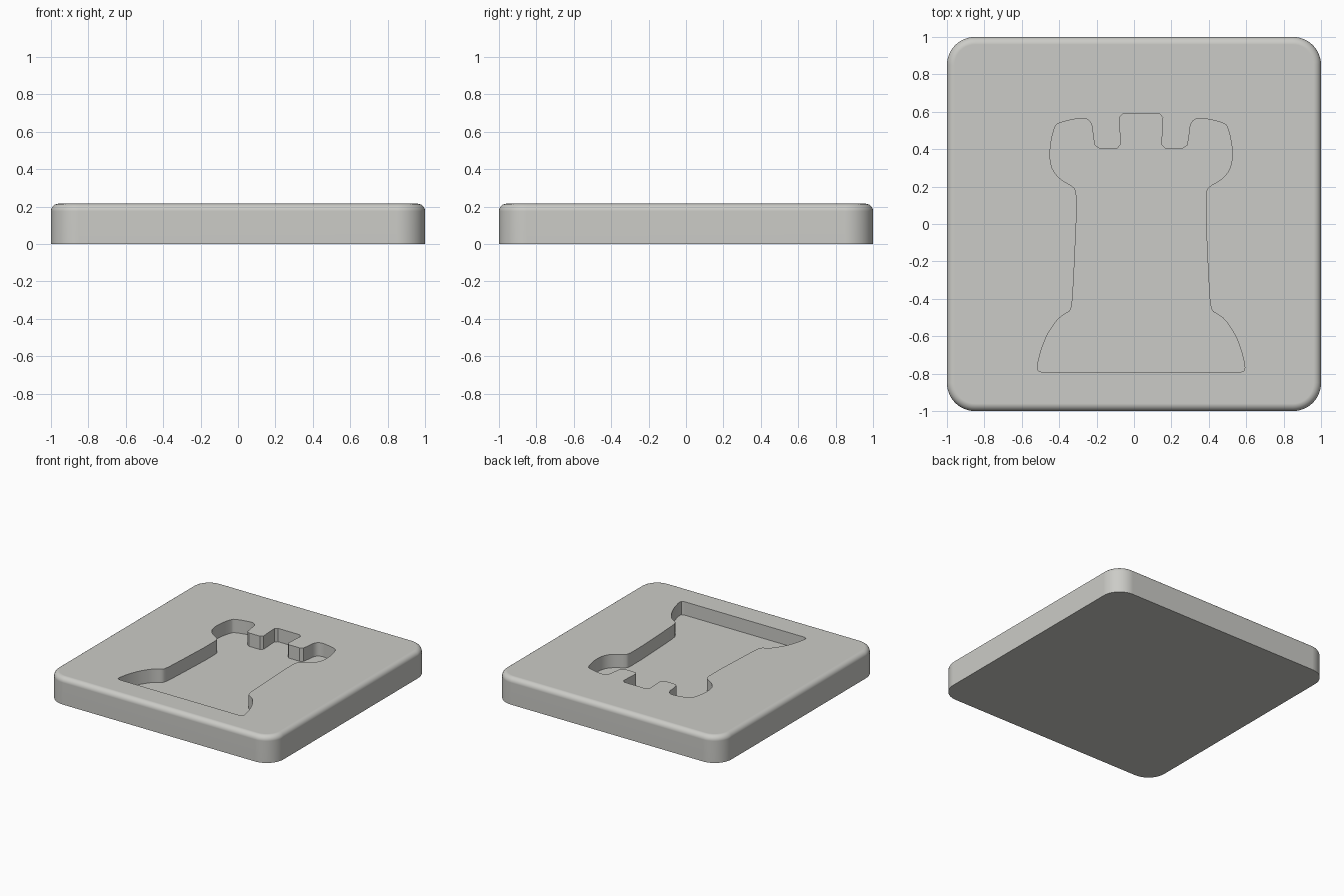
import bpy, bmesh
from mathutils import Vector

if "Cube" in bpy.data.objects:
    bpy.data.objects.remove(bpy.data.objects["Cube"])

HEIGHT, DEPTH, AXIS = 0.215, 0.107, 0.038

stone = bpy.data.materials.new("warm light grey")
stone.diffuse_color = (0.60, 0.60, 0.57, 1)
stone.use_nodes = True
stone.node_tree.nodes["Principled BSDF"].inputs["Base Color"].default_value = stone.diffuse_color


def new_object(name, bm):
    bmesh.ops.recalc_face_normals(bm, faces=bm.faces[:])
    mesh = bpy.data.meshes.new(name)
    bm.to_mesh(mesh)
    bm.free()
    mesh.materials.append(stone)
    obj = bpy.data.objects.new(name, mesh)
    bpy.context.collection.objects.link(obj)
    return obj


def round_corners(points, limit=0.02):
    """Cut each corner of a closed outline a little."""
    out = []
    for i, p in enumerate(points):
        for q in (points[i - 1], points[(i + 1) % len(points)]):
            d = q - p
            out.append(p + d.normalized() * min(d.length * 0.25, limit))
    return out


# Tile: square slab with rounded corners and a soft top edge
bm = bmesh.new()
bmesh.ops.create_cube(bm, size=2)
for v in bm.verts:
    v.co.z = HEIGHT if v.co.z > 0 else 0
upright = [e for e in bm.edges if abs(e.verts[0].co.z - e.verts[1].co.z) > 0.1]
bmesh.ops.bevel(bm, geom=upright, offset=0.15, offset_type='OFFSET',
                segments=12, profile=0.5, affect='EDGES')
rim = [e for e in bm.edges if all(v.co.z > HEIGHT - 0.001 for v in e.verts)]
bmesh.ops.bevel(bm, geom=rim, offset=0.04, offset_type='OFFSET',
                segments=6, profile=0.5, affect='EDGES')
tile = new_object("tile", bm)

# Right half of the tower outline, from the top middle down to the base
half = [(0.117, 0.59), (0.107, 0.405), (0.245, 0.405), (0.257, 0.47),
        (0.262, 0.53), (0.282, 0.558), (0.315, 0.567), (0.382, 0.556),
        (0.449, 0.537), (0.463, 0.515), (0.478, 0.46), (0.487, 0.40),
        (0.487, 0.34), (0.472, 0.285), (0.43, 0.237), (0.362, 0.20),
        (0.346, 0.17), (0.346, 0.02), (0.358, -0.246), (0.367, -0.41),
        (0.377, -0.465), (0.41, -0.482), (0.45, -0.512), (0.502, -0.59),
        (0.534, -0.67), (0.556, -0.76), (0.55, -0.792)]
outline = [Vector((AXIS + x, y)) for x, y in half]
outline += [Vector((AXIS - x, y)) for x, y in reversed(half)]
outline = round_corners(outline)

# Tower-shaped cutter for the recess
bm = bmesh.new()
face = bm.faces.new([bm.verts.new((p.x, p.y, HEIGHT - DEPTH)) for p in outline])
top = bmesh.ops.extrude_face_region(bm, geom=[face])
for v in top["geom"]:
    if isinstance(v, bmesh.types.BMVert):
        v.co.z = HEIGHT + 0.1
cutter = new_object("recess_cutter", bm)
cutter.hide_render = True

# Sink the recess into the tile
bpy.context.view_layer.objects.active = tile
tile.select_set(True)
cut = tile.modifiers.new("recess", 'BOOLEAN')
cut.operation, cut.solver, cut.object = 'DIFFERENCE', 'EXACT', cutter
bpy.ops.object.modifier_apply(modifier=cut.name)
bpy.data.objects.remove(cutter)

# Smooth rounded edges, keep flat faces clean
bpy.ops.object.shade_smooth_by_angle(angle=0.6)
weighted = tile.modifiers.new("clean_shading", 'WEIGHTED_NORMAL')
weighted.keep_sharp = True
